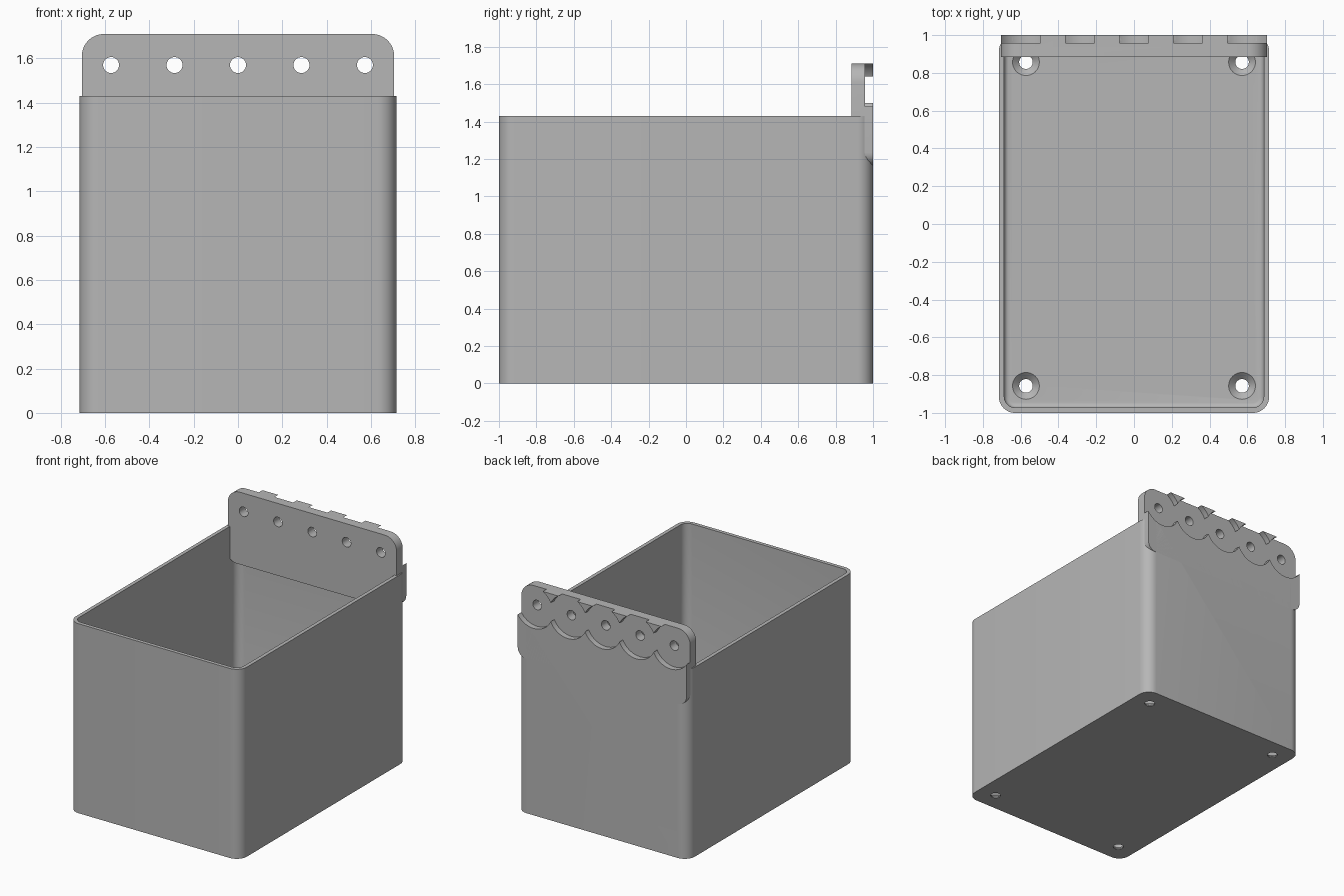
import bpy, bmesh, math
from mathutils import Matrix

cube = bpy.data.objects.get("Cube")
if cube:
    bpy.data.objects.remove(cube, do_unlink=True)

grey = bpy.data.materials.new("plain grey")
grey.use_nodes = True
colour = (0.47, 0.47, 0.47, 1)
grey.diffuse_color = colour
grey.node_tree.nodes["Principled BSDF"].inputs["Base Color"].default_value = colour

HALF_X, HALF_Y, RIM = 0.715, 1.0, 1.43
WALL, FLOOR = 0.028, 0.04
PLATE_X, PLATE_Y, PLATE_LOW, PLATE_TOP = 0.705, 0.885, 1.165, 1.71
HOLE_Z, HOLE_STEP = 1.57, 0.2865


def to_object(name, bm):
    mesh = bpy.data.meshes.new(name)
    bmesh.ops.recalc_face_normals(bm, faces=bm.faces)
    bm.to_mesh(mesh)
    bm.free()
    mesh.materials.append(grey)
    obj = bpy.data.objects.new(name, mesh)
    bpy.context.collection.objects.link(obj)
    return obj


def block(name, low, high, roundings):
    """Box between two corners; each rounding is (edge test, radius, segments)."""
    bm = bmesh.new()
    bmesh.ops.create_cube(bm, size=1)
    for v in bm.verts:
        v.co = [h if c > 0 else l for c, l, h in zip(v.co, low, high)]
    for test, radius, segments in roundings:
        edges = [e for e in bm.edges if test(e.verts[0].co, e.verts[1].co)]
        bmesh.ops.bevel(bm, geom=edges, offset=radius, segments=segments,
                        profile=0.5, affect='EDGES')
    return to_object(name, bm)


def cylinder(name, r1, r2, depth, centre, along_y=False):
    bm = bmesh.new()
    turn = Matrix.Rotation(math.pi / 2, 4, 'X') if along_y else Matrix()
    bmesh.ops.create_cone(bm, cap_ends=True, segments=48, radius1=r1, radius2=r2,
                          depth=depth, matrix=Matrix.Translation(centre) @ turn)
    return to_object(name, bm)


def cut(targets, cutter):
    for obj in targets:
        mod = obj.modifiers.new("cut", 'BOOLEAN')
        mod.operation, mod.solver, mod.object = 'DIFFERENCE', 'EXACT', cutter
        bpy.context.view_layer.objects.active = obj
        bpy.ops.object.modifier_apply(modifier=mod.name)
    bpy.data.objects.remove(cutter, do_unlink=True)


def upright(a, b):
    return abs(a.z - b.z) > 0.5


def bottom(a, b):
    return max(a.z, b.z) < FLOOR + 0.001


# Open box with rounded corners and a softened inner floor edge
box = block("box", (-HALF_X, -HALF_Y, 0), (HALF_X, HALF_Y, RIM), [(upright, 0.085, 10)])
inner_x, inner_y = HALF_X - WALL, HALF_Y - WALL
cut([box], block("cavity_cutter", (-inner_x, -inner_y, FLOOR), (inner_x, inner_y, RIM + 0.2),
                 [(upright, 0.058, 8), (bottom, 0.025, 4)]))

# Countersunk screw holes in the floor
for x in (-0.572, 0.572):
    for y in (-0.857, 0.857):
        cut([box], cylinder("screw_cutter", 0.036, 0.036, 0.3, (x, y, 0)))
        cut([box], cylinder("sink_cutter", 0.036, 0.072, 0.034, (x, y, FLOOR - 0.016)))

# Rounded mounting plate at the back
def plate_corner(a, b, top):
    return abs(a.y - b.y) > 0.1 and (a.z > 1.4) == top


plate = block("mounting_plate", (-PLATE_X, PLATE_Y, PLATE_LOW), (PLATE_X, HALF_Y, PLATE_TOP),
              [(lambda a, b: plate_corner(a, b, True), 0.1, 10),
               (lambda a, b: plate_corner(a, b, False), 0.07, 8)])

# Row of holes, each with a wide round pocket on the back
for i in range(-2, 3):
    x = i * HOLE_STEP
    cut([plate, box], cylinder("pocket_cutter", 0.16, 0.16, 0.2, (x, 1.057, HOLE_Z), True))
    cut([plate], cylinder("hole_cutter", 0.036, 0.036, 0.6, (x, 0.95, HOLE_Z), True))

# Smooth the curves, keep the edges crisp
bpy.ops.object.select_all(action='DESELECT')
for obj in (box, plate):
    obj.select_set(True)
bpy.context.view_layer.objects.active = box
bpy.ops.object.shade_smooth_by_angle(angle=math.radians(30))
